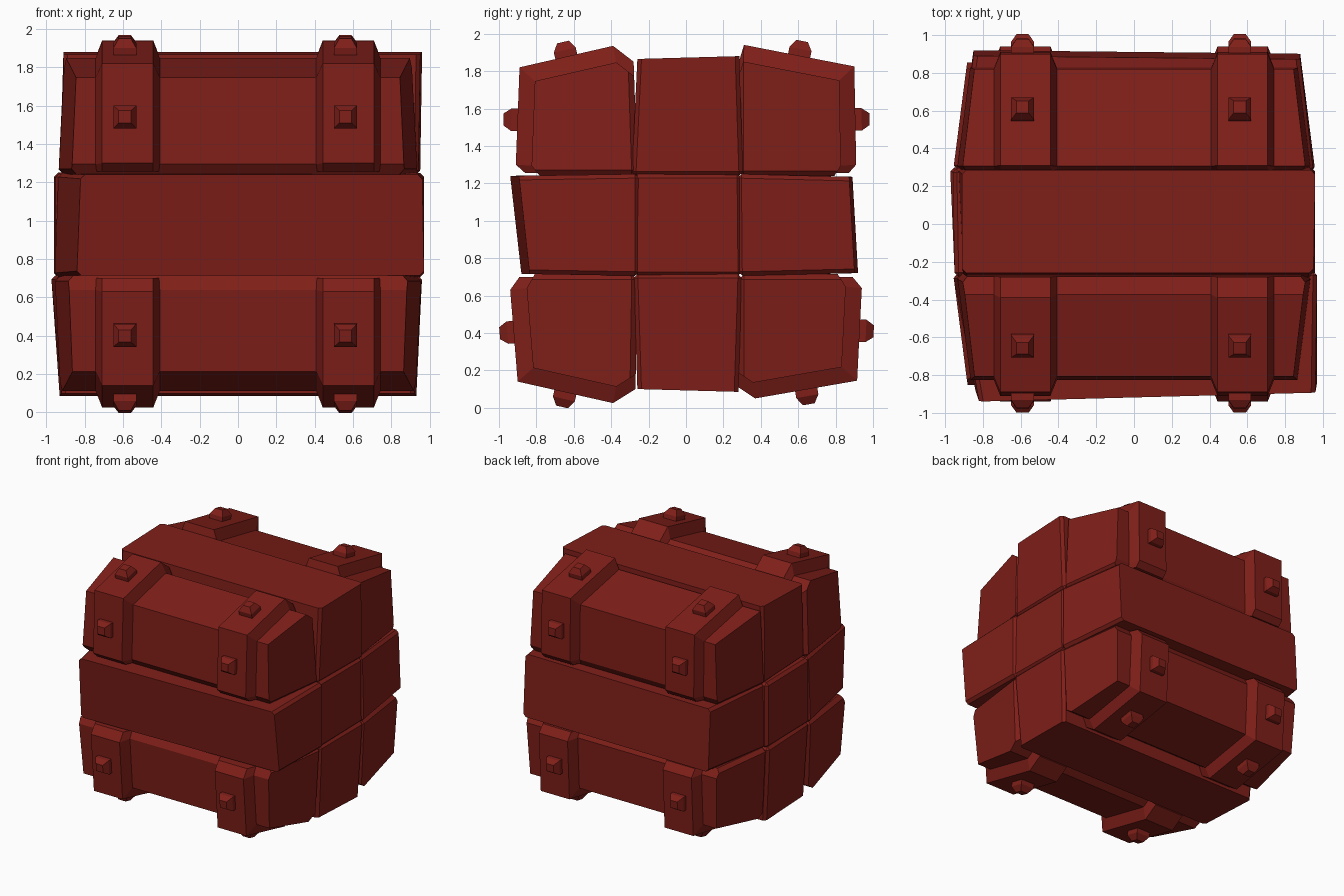
import bpy, bmesh
from mathutils import Vector

if "Cube" in bpy.data.objects:
    bpy.data.objects.remove(bpy.data.objects["Cube"])

mat = bpy.data.materials.new("dark_red")
mat.diffuse_color = (0.215, 0.0135, 0.0095, 1)
mat.use_nodes = True
mat.node_tree.nodes["Principled BSDF"].inputs["Base Color"].default_value = mat.diffuse_color


def is_outer(v):
    return abs(v.co.y) > .6 or v.co.z > 1.6 or v.co.z < .4


def loft(name, rings, bevel=0):
    """Closed solid through equal-length rings of points; bevels the seam edges only."""
    bm = bmesh.new()
    vs = [[bm.verts.new(p) for p in r] for r in rings]
    n = len(vs[0])
    for a, b in zip(vs, vs[1:]):
        for i in range(n):
            j = (i + 1) % n
            bm.faces.new((a[i], a[j], b[j], b[i]))
    bm.faces.new(vs[0])
    bm.faces.new(vs[-1])
    bmesh.ops.recalc_face_normals(bm, faces=bm.faces)
    if bevel:
        seams = [e for e in bm.edges if not all(is_outer(v) for v in e.verts)]
        bmesh.ops.bevel(bm, geom=seams, offset=bevel, segments=1,
                        affect='EDGES', clamp_overlap=True)
    me = bpy.data.meshes.new(name)
    bm.to_mesh(me)
    bm.free()
    me.materials.append(mat)
    ob = bpy.data.objects.new(name, me)
    bpy.context.collection.objects.link(ob)
    return ob


# Middle planks: (y, z) section, left x and right x of each corner, right-end y scale
middles = {
    "bottom_plank": ([(-.26, .10), (.28, .085), (.30, .715), (-.28, .715)],
                     [-.92, -.93, -.975, -.95], [.92, .93, .96, .96], 1),
    "top_plank": ([(-.29, 1.24), (.305, 1.24), (.285, 1.88), (-.26, 1.865)],
                  [-.90, -.93, -.91, -.91], [.94, .95, .96, .95], 1),
    "centre_plank": ([(-.28, .705), (.30, .705), (.295, 1.25), (-.28, 1.25)],
                     [-.95, -.96, -.96, -.95], [.96, .95, .95, .95], 1),
    "front_plank": ([(-.88, .715), (-.265, .705), (-.265, 1.25), (-.94, 1.24)],
                    [-.84, -.96, -.94, -.82], [.97, .97, .97, .96], .95),
    "back_plank": ([(.285, .705), (.92, .72), (.89, 1.235), (.28, 1.25)],
                   [-.94, -.85, -.85, -.93], [.96, .88, .88, .95], .98),
}
for name, (sec, xl, xr, k) in middles.items():
    loft(name, [[(x, y, z) for x, (y, z) in zip(xl, sec)],
                [(x, y * k, z) for x, (y, z) in zip(xr, sec)]], .022)

# Corner outlines: inner corner, outer side edge, outer cap edge, inner side
corners = {
    "front_bottom": [(-.26, .70), (-.89, .70), (-.94, .63), (-.90, .14), (-.39, .025), (-.27, .10)],
    "back_bottom": [(.28, .70), (.89, .70), (.94, .64), (.915, .145), (.37, .05), (.28, .11)],
    "front_top": [(-.26, 1.255), (-.86, 1.255), (-.91, 1.30), (-.89, 1.82), (-.39, 1.935), (-.28, 1.85)],
    "back_top": [(.28, 1.255), (.87, 1.255), (.91, 1.30), (.90, 1.825), (.31, 1.94), (.28, 1.84)],
}


def shrink(sec, s, grow=0):
    """Scale a section towards its inner corner; grow pushes that corner's seams inwards."""
    cy, cz = sec[0]
    out = [(cy + (y - cy) * s, cz + (z - cz) * s) for y, z in sec]
    dz = grow if cz < 1 else -grow
    out[0] = (cy, cz + dz)
    out[1] = (out[1][0], out[1][1] + dz)
    return out


def stud(name, x, a, b, f, h):
    """Blunt square stud standing on the strap edge a-b, a fraction f along it."""
    a, b = Vector((x, *a)), Vector((x, *b))
    mid, t, u = a.lerp(b, f), (b - a).normalized(), Vector((1, 0, 0))
    n = t.cross(u)
    if n.dot(mid - Vector((x, 0, 1))) < 0:
        n = -n
    loft(name, [[mid + n * d + u * r * i + t * r * j
                 for i, j in ((-1, -1), (1, -1), (1, 1), (-1, 1))]
                for d, r in ((-.03, .06), (h * .45, .06), (h, .032))])


for cname, sec in corners.items():
    # Corner plank with slanted ends
    inner = shrink(sec, .87, .015)
    cy, cz = sec[0]
    xe = .96 if cz < 1 else .94
    loft(cname + "_plank",
         [[(side * (xe - .13 * abs(y - cy) - .05 * abs(z - cz)), y, z) for y, z in inner]
          for side in (-1, 1)], .03)
    # Straps with chamfered sides, plus two studs each
    for side, word in ((-1, "left"), (1, "right")):
        x = side * .575
        base = shrink(sec, .86)
        loft(f"{cname}_{word}_strap",
             [[(x + dx, y, z) for y, z in s]
              for dx, s in ((-.17, base), (-.133, sec), (.133, sec), (.17, base))])
        stud(f"{cname}_{word}_side_stud", x - .015, sec[2], sec[3], .46, .075)
        stud(f"{cname}_{word}_cap_stud", x - .015, sec[3], sec[4], .5, .08)
